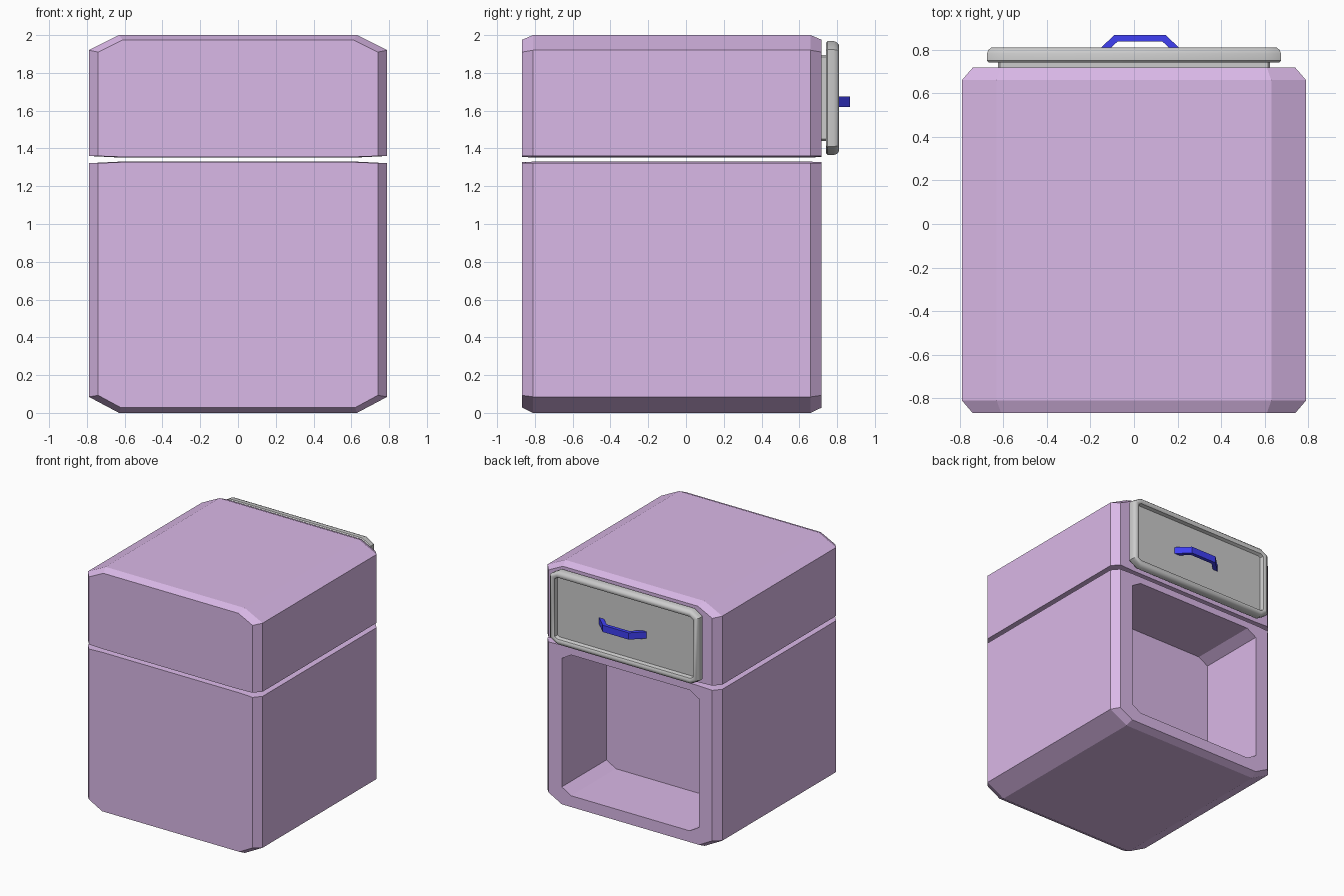
import bpy, bmesh, math

if "Cube" in bpy.data.objects:
    bpy.data.objects.remove(bpy.data.objects["Cube"])


def material(name, rgb):
    m = bpy.data.materials.new(name)
    m.diffuse_color = (*rgb, 1)
    m.use_nodes = True
    m.node_tree.nodes["Principled BSDF"].inputs["Base Color"].default_value = m.diffuse_color
    return m


def octagon(y, hw, z0, z1, cx, c0, c1):
    """Rectangle in xz with cut corners: cx wide, c0 / c1 tall at bottom / top."""
    half = [(hw - cx, z0), (hw, z0 + c0), (hw, z1 - c1), (hw - cx, z1)]
    pts = half + [(-x, z) for x, z in reversed(half)]
    return [(x, y, z) for x, z in pts]


def loft(name, sections, mat=None, smooth=None):
    """Skin a row of matching loops and cap both ends."""
    bm = bmesh.new()
    loops = [[bm.verts.new(p) for p in s] for s in sections]
    n = len(loops[0])
    for a, b in zip(loops, loops[1:]):
        for i in range(n):
            j = (i + 1) % n
            bm.faces.new((a[i], a[j], b[j], b[i]))
    bm.faces.new(loops[0])
    bm.faces.new(loops[-1])
    bmesh.ops.recalc_face_normals(bm, faces=bm.faces)
    me = bpy.data.meshes.new(name)
    bm.to_mesh(me)
    bm.free()
    ob = bpy.data.objects.new(name, me)
    bpy.context.collection.objects.link(ob)
    if mat:
        me.materials.append(mat)
    if smooth:
        bpy.ops.object.select_all(action='DESELECT')
        bpy.context.view_layer.objects.active = ob
        ob.select_set(True)
        bpy.ops.object.shade_smooth_by_angle(angle=math.radians(smooth))
    return ob


purple = material("purple", (0.70, 0.48, 0.80))
blue = material("blue", (0.05, 0.05, 0.90))
F0, F1, B1, B0 = -0.868, -0.81, 0.66, 0.718   # front / back bevel limits

# Lower cabinet: bevelled shell running on into the open back compartment
outer = (0.79, 0.0, 1.33, 0.16, 0.085, 0.008)
inner = (0.74, 0.028, 1.327, 0.12, 0.065, 0.005)
hole = (0.62, 0.12, 1.27, 0.085, 0.05, 0.05)
loft("lower_cabinet", [
    octagon(F0, *inner), octagon(F1, *outer), octagon(B1, *outer),
    octagon(B0, *inner), octagon(B0, *hole), octagon(0.14, *hole)], purple)

# Upper cabinet
outer = (0.79, 1.352, 2.0, 0.16, 0.008, 0.08)
inner = (0.74, 1.355, 1.975, 0.13, 0.005, 0.065)
loft("upper_cabinet", [
    octagon(F0, *inner), octagon(F1, *outer), octagon(B1, *outer),
    octagon(B0, *inner)], purple)

# Drawer: neck, then rounded raised frame around a recessed panel
def frame(y, inset):
    c = max(0.075 - inset, 0.012)
    return octagon(y, 0.675 - inset, 1.365 + inset, 1.968 - inset, c, c * 0.6, c * 0.6)


neck = (0.625, 1.44, 1.895, 0.01, 0.01, 0.01)
loft("drawer_front", [
    octagon(0.70, *neck), octagon(0.745, *neck),
    frame(0.742, 0.008), frame(0.75, 0.0), frame(0.782, 0.0),
    frame(0.798, 0.006), frame(0.809, 0.018), frame(0.811, 0.035),
    frame(0.803, 0.05), frame(0.775, 0.058)], smooth=40)

# Handle: bent bar, profile in xy extruded along z
bar = [(-0.19, 0.772), (-0.09, 0.868), (0.145, 0.868), (0.245, 0.772),
       (0.20, 0.772), (0.13, 0.838), (-0.075, 0.838), (-0.145, 0.772)]
loft("drawer_handle", [[(x, y, z) for x, y in bar] for z in (1.62, 1.675)], blue)
